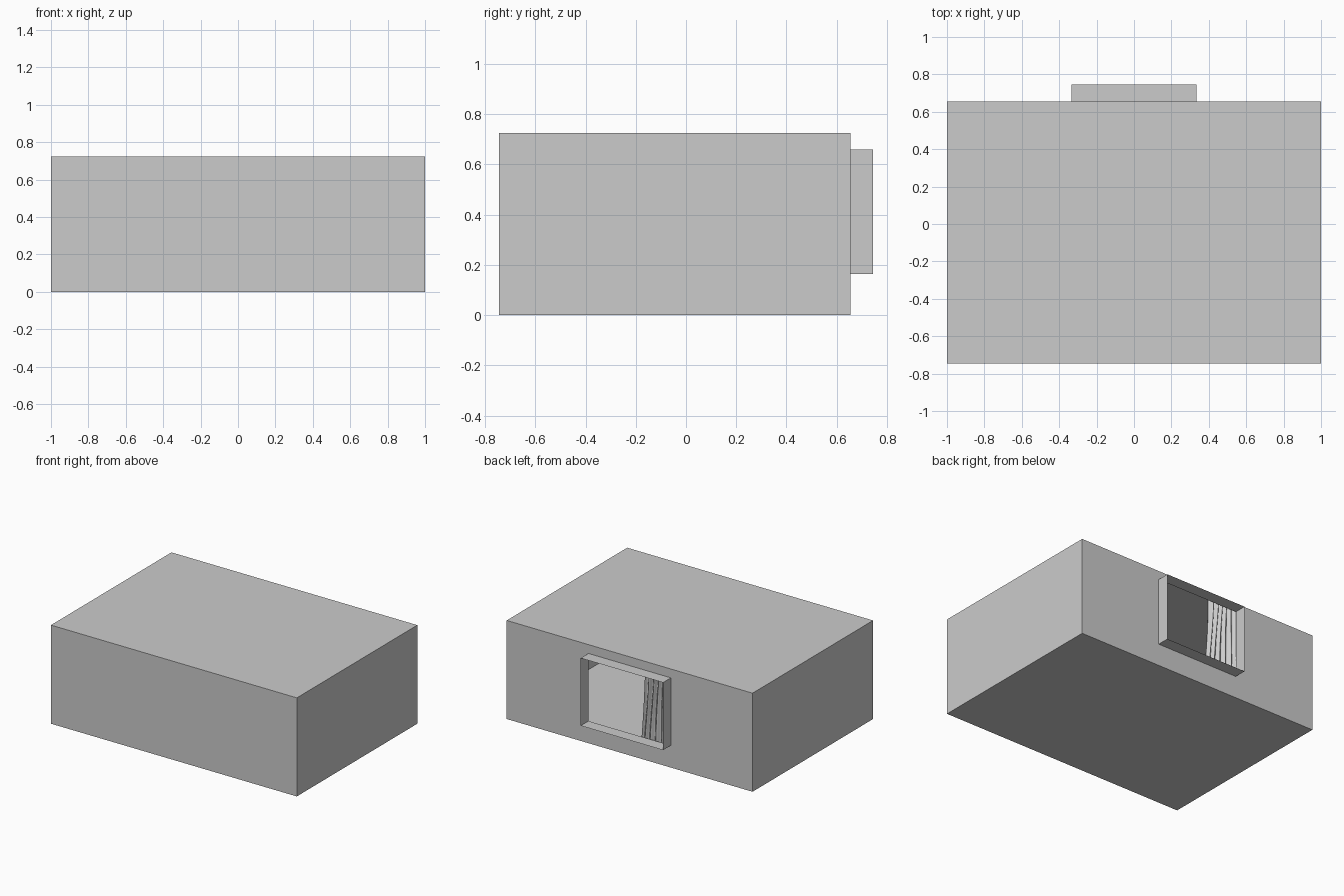
import bpy, bmesh, math

if "Cube" in bpy.data.objects:
    bpy.data.objects.remove(bpy.data.objects["Cube"])

X, Y0, Y1, Z = 1.0, -0.745, 0.655, 0.725       # room shell
WX, WY, WZ0, WZ1 = 0.335, 0.745, 0.163, 0.66   # window recess


def rect(bm, x, y, z0, z1):
    """Four vertices of an upright rectangle facing the back."""
    return [bm.verts.new(p) for p in
            ((-x, y, z0), (x, y, z0), (x, y, z1), (-x, y, z1))]


def bridge(bm, a, b):
    """Join two four-sided loops with quads."""
    for i in range(4):
        j = (i + 1) % 4
        bm.faces.new((a[i], a[j], b[j], b[i]))


def finish(bm, name):
    mesh = bpy.data.meshes.new(name)
    bm.to_mesh(mesh)
    bm.free()
    obj = bpy.data.objects.new(name, mesh)
    bpy.context.collection.objects.link(obj)
    return obj


# Hollow room: thin walls, floor and ceiling, window opening in the back wall
bm = bmesh.new()
front = rect(bm, X, Y0, 0, Z)
back = rect(bm, X, Y1, 0, Z)
hole = rect(bm, WX, Y1, WZ0, WZ1)
bm.faces.new(front)
bridge(bm, front, back)
bridge(bm, back, hole)
bmesh.ops.recalc_face_normals(bm, faces=bm.faces)
finish(bm, "room_shell")

# Thin window surround, open at both ends
bm = bmesh.new()
bridge(bm, rect(bm, WX, Y1, WZ0, WZ1), rect(bm, WX, WY, WZ0, WZ1))
bmesh.ops.recalc_face_normals(bm, faces=bm.faces)
finish(bm, "window_surround")

# Pleated curtain drawn to one side, flaring slightly towards the hem
bm = bmesh.new()
cols, rows, folds = 96, 8, 8
grid = []
for r in range(rows + 1):
    v = r / rows
    row = []
    for c in range(cols + 1):
        u = c / cols
        x = -0.45 + u * (0.37 - 0.035 * v) + 0.004 * math.sin(9 * u + 4 * v)
        depth = 0.013 + 0.004 * math.sin(5 * u + 3 * v)
        y = 0.63 + depth * math.sin(2 * math.pi * folds * u + 0.5 * math.sin(7 * u + 2 * v))
        row.append(bm.verts.new((x, y, 0.1 + 0.59 * v)))
    grid.append(row)
for lower, upper in zip(grid, grid[1:]):
    for c in range(cols):
        bm.faces.new((lower[c + 1], lower[c], upper[c], upper[c + 1]))
curtain = finish(bm, "curtain")
for p in curtain.data.polygons:
    p.use_smooth = True
